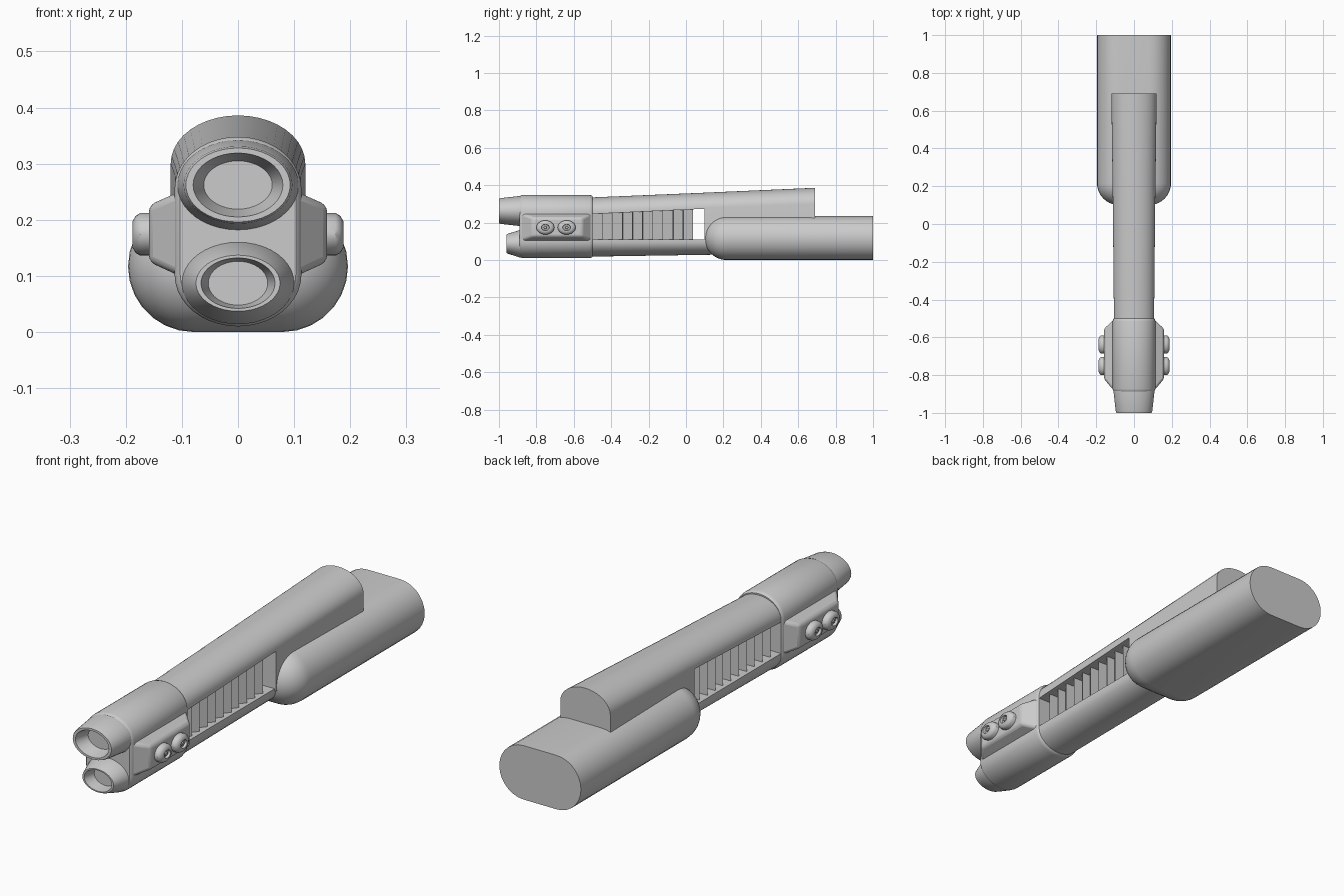
import bpy, bmesh
from math import sin, cos, pi, radians

cube = bpy.data.objects.get("Cube")
if cube:
    bpy.data.objects.remove(cube, do_unlink=True)


def loft(name, rings, bevel=0, angle=35):
    """Skin a list of equal-length rings, cap both ends, shade by angle."""
    bm = bmesh.new()
    loops = [[bm.verts.new(p) for p in ring] for ring in rings]
    n = len(loops[0])
    for a, b in zip(loops, loops[1:]):
        for i in range(n):
            j = (i + 1) % n
            bm.faces.new((a[i], a[j], b[j], b[i]))
    bm.faces.new(loops[0])
    bm.faces.new(loops[-1])
    bmesh.ops.recalc_face_normals(bm, faces=bm.faces)
    mesh = bpy.data.meshes.new(name)
    bm.to_mesh(mesh)
    bm.free()
    obj = bpy.data.objects.new(name, mesh)
    bpy.context.collection.objects.link(obj)
    if bevel:
        mod = obj.modifiers.new("Bevel", "BEVEL")
        mod.width, mod.segments = bevel, 3
        mod.limit_method, mod.angle_limit = "ANGLE", radians(30)
    bpy.ops.object.select_all(action="DESELECT")
    bpy.context.view_layer.objects.active = obj
    obj.select_set(True)
    bpy.ops.object.shade_smooth_by_angle(angle=radians(angle))
    return obj


def ellipse(y, rx, rz, z, n=40):
    return [(rx * cos(2 * pi * i / n), y, z + rz * sin(2 * pi * i / n)) for i in range(n)]


def arch(y, w, base, shoulder, crown, n=20):
    """Half-round section: flat base, straight sides, elliptical crown."""
    arc = [(w * cos(pi * i / n), y, shoulder + (crown - shoulder) * sin(pi * i / n))
           for i in range(n + 1)]
    return [(w, y, base)] + arc + [(-w, y, base)]


def pill(y, half_flat, r, z, n=14):
    """Stadium section lying on its side."""
    return [(s * (half_flat + r * sin(pi * i / n)), y, z - s * r * cos(pi * i / n))
            for s in (1, -1) for i in range(n + 1)]


def upright(y, w, rz, low, high, n=20):
    """Stadium section standing up."""
    return [(s * w * cos(pi * i / n), y, (high if s > 0 else low) + s * rz * sin(pi * i / n))
            for s in (1, -1) for i in range(n + 1)]


# Rear body with a domed nose
R = 0.117
steps = [pi / 2 * k / 10 for k in range(1, 11)]
nose = [pill(0.1 + R * (1 - cos(t)), 0.079, R * sin(t), R) for t in steps]
loft("rear_body", [pill(0.1, 0.079, 0.004, R)] + nose + [pill(1, 0.079, R, R)])

# Upper beam, slightly flaring to the rear, and its mount on the body
loft("upper_beam", [arch(-0.52, 0.106, 0.245, 0.256, 0.334),
                    arch(0.1, 0.112, 0.274, 0.278, 0.36)])
loft("upper_beam_mount", [arch(0.1, 0.112, 0.1, 0.278, 0.36),
                          arch(0.69, 0.12, 0.1, 0.3, 0.386)])

# Lower beam with rounded underside
loft("lower_beam", [arch(-0.52, 0.106, 0.11, 0.1, 0.018),
                    arch(0.25, 0.106, 0.11, 0.1, 0.03)])

# Sawtooth cooling fins between the beams
teeth, front, rear = 10, -0.5, 0.04
pitch = (rear - front) / teeth
side = []
for k in range(teeth):
    y = front + k * pitch
    side += [(0.05, y), (0.092, y + pitch * 0.97)]
outline = side + [(-x, y) for x, y in reversed(side)]
loft("cooling_fins", [[(x, y, z) for x, y in outline] for z in (0.1, 0.28)], angle=20)

# Front housing with softened ends
loft("front_housing", [upright(y, 0.113 - d, 0.092 - d, 0.102, 0.256)
                       for y, d in ((-0.89, 0.01), (-0.885, 0.004), (-0.873, 0),
                                    (-0.515, 0), (-0.504, 0.003), (-0.5, 0.007))])


# Hollow nozzles: outer shell, rim, tapered cup and floor
def nozzle(name, z, sections):
    loft(name, [ellipse(y, rx, rz, z) for y, rx, rz in sections], angle=25)


nozzle("upper_nozzle", 0.262, [(-0.86, 0.108, 0.08), (-0.89, 0.108, 0.08),
                               (-0.99, 0.097, 0.069), (-1, 0.093, 0.066),
                               (-1, 0.08, 0.057), (-0.94, 0.061, 0.043)])
nozzle("lower_nozzle", 0.087, [(-0.86, 0.1, 0.073), (-0.89, 0.1, 0.073),
                               (-0.95, 0.079, 0.054), (-0.96, 0.075, 0.05),
                               (-0.96, 0.066, 0.045), (-0.91, 0.053, 0.039)])


# Side pods, each with two round caps
def slab(x, y0, y1, z0, z1):
    return [(x, y0, z0), (x, y1, z0), (x, y1, z1), (x, y0, z1)]


cap_profile = [(0.15, 1), (0.174, 1), (0.182, 0.88), (0.188, 0.62),
               (0.188, 0.45), (0.178, 0.4), (0.178, 0.2), (0.184, 0.15)]
for s, label in ((1, "left"), (-1, "right")):
    loft(label + "_side_pod", [slab(s * 0.1, -0.89, -0.5, 0.098, 0.252),
                               slab(s * 0.159, -0.82, -0.555, 0.125, 0.226)], bevel=0.012)
    for place, yc in (("front", -0.752), ("rear", -0.638)):
        rings = [[(s * x, yc + 0.048 * r * cos(2 * pi * i / 24),
                   0.174 + 0.038 * r * sin(2 * pi * i / 24)) for i in range(24)]
                 for x, r in cap_profile]
        loft(f"{label}_{place}_cap", rings)
